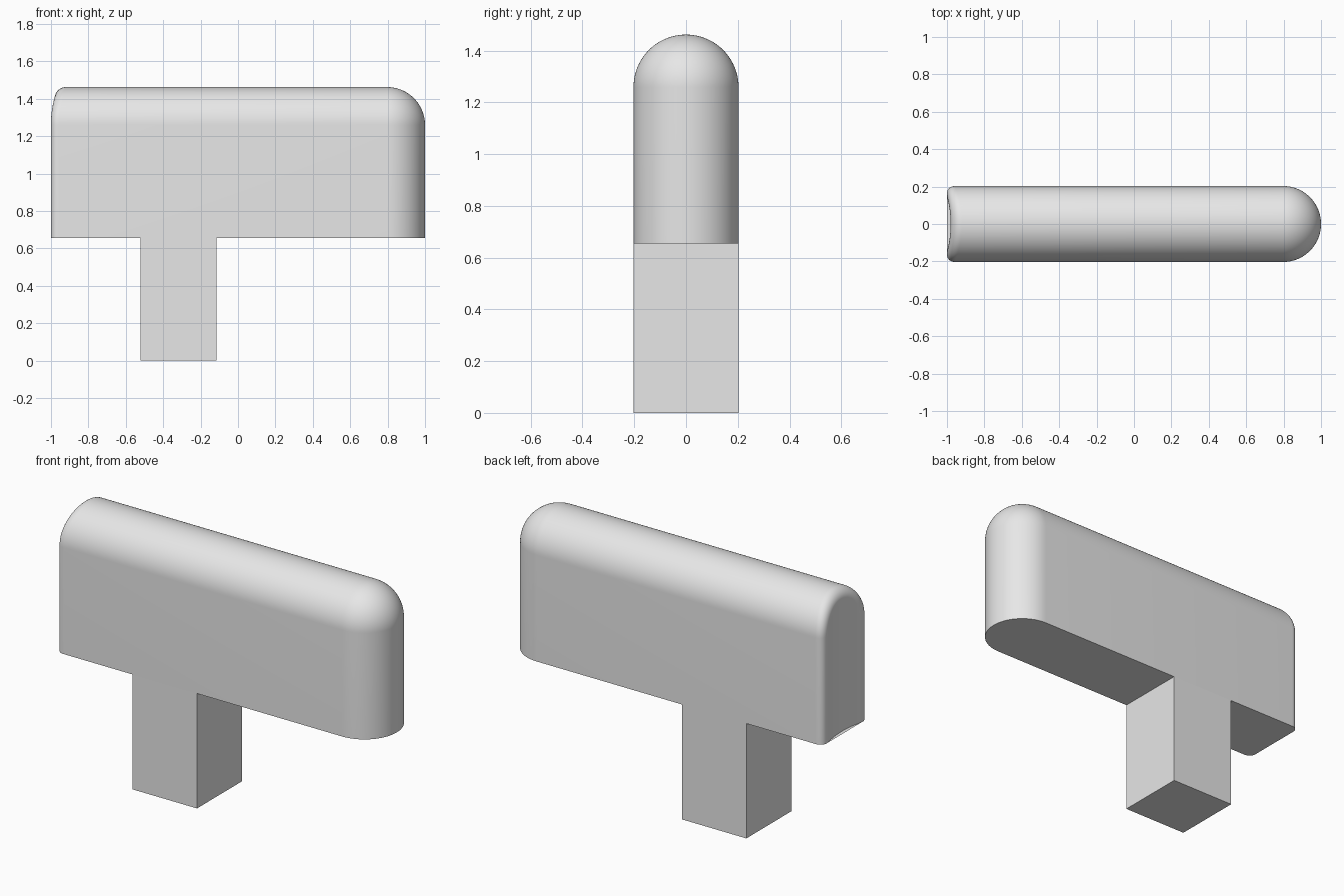
import bpy
import bmesh
from math import sin, cos, pi, sqrt

if "Cube" in bpy.data.objects:
    bpy.data.objects.remove(bpy.data.objects["Cube"])

HALF = 0.203        # half thickness of head and post
BASE = 0.654        # underside of the head
TOP = 1.462
SPRING = TOP - HALF  # where the rounded top starts
FILLET = 0.06
ARCH_STEPS = 48

grey = bpy.data.materials.new("light grey")
grey.use_nodes = True
grey.diffuse_color = (0.8, 0.8, 0.8, 1)
grey.node_tree.nodes["Principled BSDF"].inputs["Base Color"].default_value = (0.8, 0.8, 0.8, 1)


def make_object(name, bm):
    bmesh.ops.recalc_face_normals(bm, faces=bm.faces)
    mesh = bpy.data.meshes.new(name)
    bm.to_mesh(mesh)
    bm.free()
    obj = bpy.data.objects.new(name, mesh)
    mesh.materials.append(grey)
    bpy.context.collection.objects.link(obj)
    return obj


def arch(radius):
    """Upright arch section as (y, z) points."""
    pts = [(radius, BASE)]
    for i in range(ARCH_STEPS + 1):
        a = pi * i / ARCH_STEPS
        pts.append((radius * cos(a), SPRING + radius * sin(a)))
    return pts + [(-radius, BASE)]


def hollow_end(inset):
    """Concave end with a rounded rim, at a given inset from the outline."""
    gap = max(FILLET - inset, 0)
    rim = FILLET - sqrt(FILLET ** 2 - gap ** 2)
    return lambda y: -0.98 - 0.9 * y * y + rim


# Sections run from the hollow end, along the head, to the domed end
sections = [(HALF * i / 8, hollow_end(HALF * (1 - i / 8))) for i in range(6)]
for i in range(13):
    inset = FILLET * (1 - sin(pi / 2 * i / 12))
    inset = FILLET * (1 - cos(pi / 2 * (1 - i / 12)))
    sections.append((HALF - inset, hollow_end(inset)))
for i in range(25):
    a = pi / 2 * i / 24
    sections.append((HALF * cos(a), lambda y, a=a: 1 - HALF + HALF * sin(a)))

# Head: loft through the arch sections
bm = bmesh.new()
rings = [[bm.verts.new((x_at(y), y, z)) for y, z in arch(r)] for r, x_at in sections]
for a, b in zip(rings, rings[1:]):
    for i in range(len(a)):
        j = (i + 1) % len(a)
        bm.faces.new((a[i], a[j], b[j], b[i]))
bmesh.ops.remove_doubles(bm, verts=bm.verts, dist=0.00005)
head = make_object("head", bm)
bpy.context.view_layer.objects.active = head
head.select_set(True)
bpy.ops.object.shade_smooth_by_angle()

# Post: square block under the head
bm = bmesh.new()
bmesh.ops.create_cube(bm, size=1)
bmesh.ops.scale(bm, vec=(2 * HALF, 2 * HALF, BASE), verts=bm.verts)
bmesh.ops.translate(bm, vec=(-0.319, 0, BASE / 2), verts=bm.verts)
make_object("post", bm)
